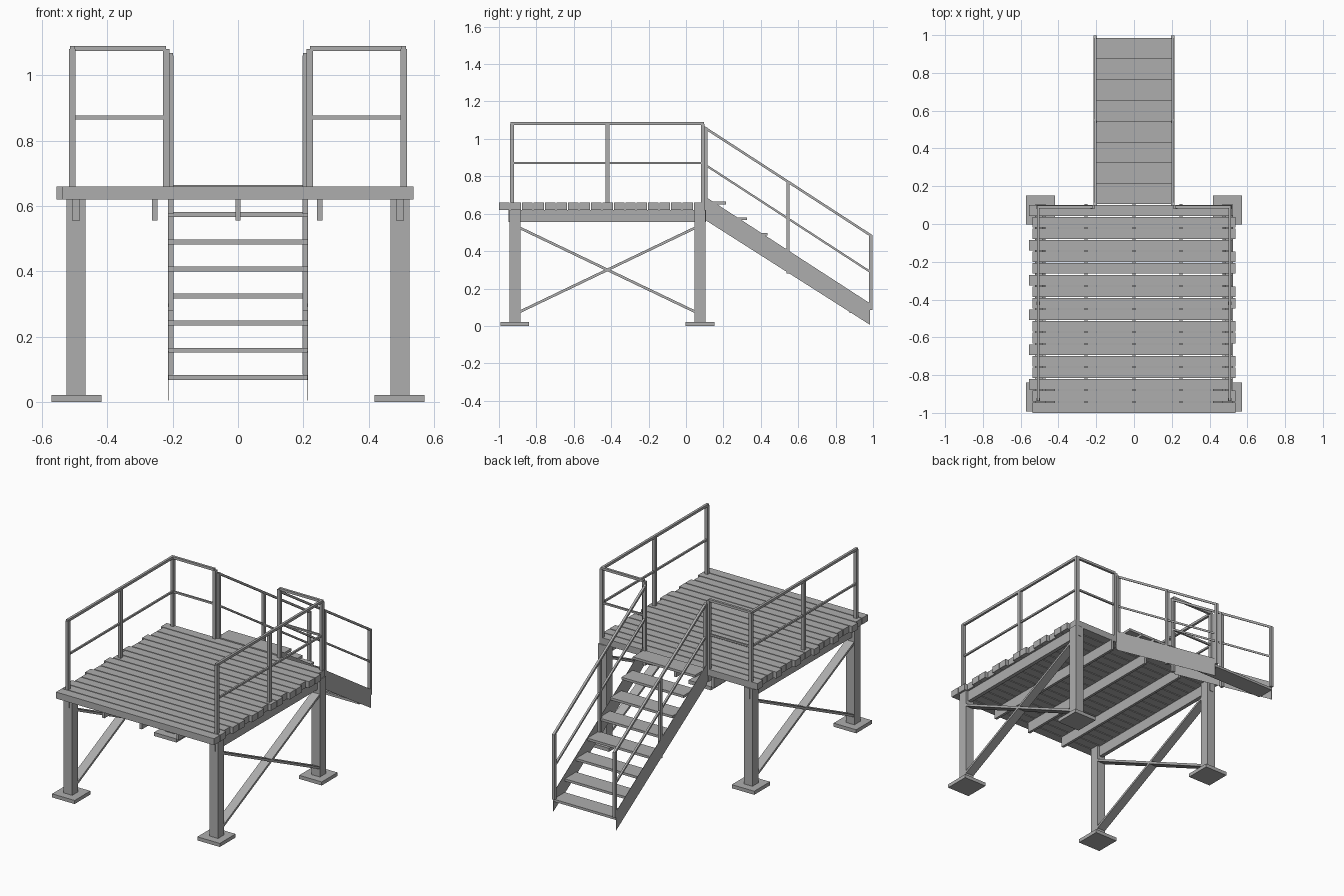
import bpy, bmesh, math
from mathutils import Vector

if "Cube" in bpy.data.objects:
    bpy.data.objects.remove(bpy.data.objects["Cube"])

grey = bpy.data.materials.new("weathered_grey")
grey.diffuse_color = (0.42, 0.42, 0.42, 1)
grey.use_nodes = True
grey.node_tree.nodes["Principled BSDF"].inputs["Base Color"].default_value = grey.diffuse_color


def finish(name, bm):
    bmesh.ops.recalc_face_normals(bm, faces=bm.faces)
    me = bpy.data.meshes.new(name)
    bm.to_mesh(me)
    bm.free()
    me.materials.append(grey)
    ob = bpy.data.objects.new(name, me)
    bpy.context.collection.objects.link(ob)
    return ob


def prism(name, yz, x0, x1):
    """Extrude a y-z outline from x0 to x1."""
    bm = bmesh.new()
    face = bm.faces.new([bm.verts.new((x0, y, z)) for y, z in yz])
    ext = bmesh.ops.extrude_face_region(bm, geom=[face])
    verts = [g for g in ext["geom"] if isinstance(g, bmesh.types.BMVert)]
    bmesh.ops.translate(bm, verts=verts, vec=(x1 - x0, 0, 0))
    return finish(name, bm)


def box(name, x, y, z):
    """Box from (min, max) ranges."""
    return prism(name, [(y[0], z[0]), (y[1], z[0]), (y[1], z[1]), (y[0], z[1])], *x)


def bar(name, a, b, x, width, thick):
    """Sloping bar in a y-z plane, cut vertically at its ends."""
    h = thick / 2 / math.cos(math.atan2(b[1] - a[1], b[0] - a[0]))
    yz = [(a[0], a[1] - h), (b[0], b[1] - h), (b[0], b[1] + h), (a[0], a[1] + h)]
    return prism(name, yz, x - width / 2, x + width / 2)


def post(name, x, y, z0, z1, s=0.02):
    return box(name, (x - s / 2, x + s / 2), (y - s / 2, y + s / 2), (z0, z1))


# Deck planks, every third one shifted sideways
PITCH = 1.105 / 18
for i in range(18):
    y = -1 + i * PITCH
    shift = -0.017 if i % 3 == 2 else 0
    box("deck_plank", (-0.538 + shift, 0.537 + shift), (y, y + 0.056), (0.62, 0.66))

# Joists under the planks
for x in (-0.255, 0, 0.25):
    box("joist", (x - 0.008, x + 0.008), (-0.945, 0.105), (0.555, 0.62))

for s in (-1, 1):
    # Legs, foot plates and edge beams
    for y in (-0.915, 0.075):
        post("leg", s * 0.496, y, 0.02, 0.62, 0.058)
        post("foot_plate", s * 0.494, y, 0, 0.022, 0.153)
    bx = s * 0.496
    box("edge_beam", (bx - 0.012, bx + 0.012), (-0.95, 0.107), (0.555, 0.62))

    # Crossed flat braces
    bar("cross_brace", (-0.89, 0.525), (0.05, 0.075), bx, 0.055, 0.014)
    bar("cross_brace", (-0.89, 0.075), (0.05, 0.525), bx, 0.055, 0.014)

    # Platform railing
    rx = s * 0.507
    for y in (-0.93, -0.42, 0.09):
        post("rail_post", rx, y, 0.66, 1.08)
    post("rail_post", s * 0.22, 0.09, 0.66, 1.08)
    inner, outer = sorted((s * 0.22, rx))
    for z, t in ((1.082, 0.015), (0.871, 0.011)):
        bar("side_rail", (-0.937, z), (0.097, z), rx, t, t)
        box("back_rail", (inner, outer), (0.09 - t / 2, 0.09 + t / 2), (z - t / 2, z + t / 2))

    # Stair stringer plate
    sx = s * 0.214
    prism("stringer", [(0.105, 0.69), (0.985, 0.12), (0.985, 0.005), (0.105, 0.565)],
          sx - 0.001, sx + 0.001)

    # Stair railing
    px = s * 0.206
    for y, z0, z1 in ((0.105, 0.575, 1.06), (0.545, 0.28, 0.77), (0.988, 0.085, 0.485)):
        post("stair_post", px, y, z0, z1, 0.018)
    bar("stair_top_rail", (0.1, 1.06), (0.997, 0.478), px, 0.014, 0.013)
    bar("stair_mid_rail", (0.105, 0.86), (0.988, 0.287), px, 0.012, 0.011)

# Stair treads
for i in range(8):
    y, z = 0.985 - i * 0.11, 0.068 + i * 0.083
    box("tread", (-0.212, 0.212), (y - 0.11, y), (z, z + 0.015))
